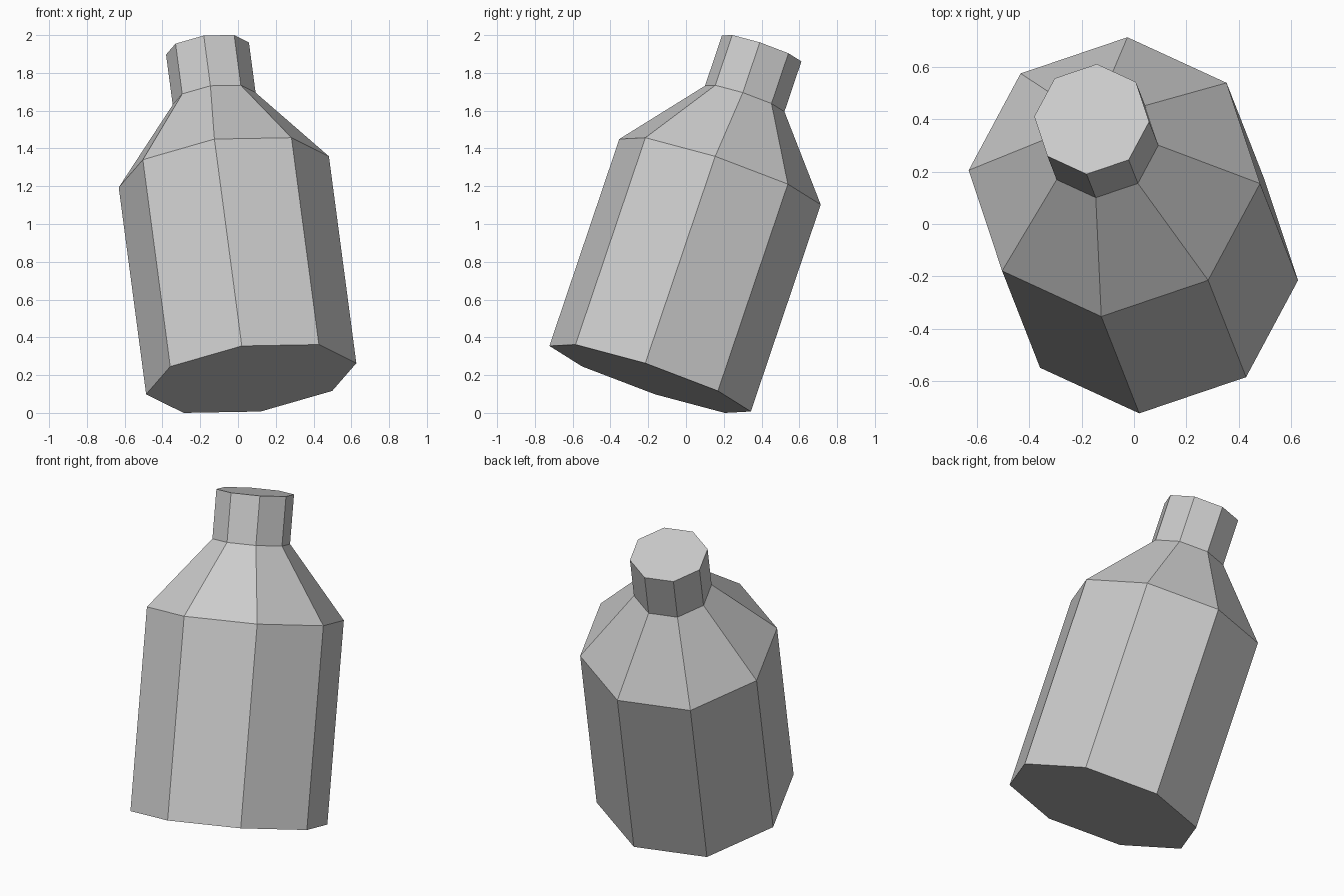
import bpy, bmesh, math
from mathutils import Vector, Matrix

if "Cube" in bpy.data.objects:
    bpy.data.objects.remove(bpy.data.objects["Cube"])

SIDES = 8
# (radius, distance along the bottle's axis): base, shoulder, neck, mouth
PROFILE = [(0.563, 0.0), (0.563, 1.165), (0.222, 1.577), (0.222, 1.86)]

# Tilted frame of the bottle
axis = Vector((-0.1245, 0.3176, 0.940)).normalized()
u = Vector((-0.05, -0.53, 0.175))
u = (u - axis * u.dot(axis)).normalized()
v = axis.cross(u)
base = Vector((0.07, -0.19, 0.185))
tilt = Matrix((u, v, axis)).transposed().to_4x4()
tilt.translation = base

# Bottle body: rings along the profile, bridged and capped
bm = bmesh.new()
rings = []
for r, h in PROFILE:
    rings.append([bm.verts.new((r * math.cos(a), r * math.sin(a), h))
                  for a in (2 * math.pi * i / SIDES for i in range(SIDES))])
for lo, hi in zip(rings, rings[1:]):
    for i in range(SIDES):
        j = (i + 1) % SIDES
        bm.faces.new((lo[i], lo[j], hi[j], hi[i]))
bm.faces.new(rings[0][::-1])
bm.faces.new(rings[-1])
bm.transform(tilt)
# Stand on the ground
low = min(p.co.z for p in bm.verts)
bmesh.ops.translate(bm, verts=bm.verts, vec=(0, 0, -low))
bmesh.ops.recalc_face_normals(bm, faces=bm.faces)

mesh = bpy.data.meshes.new("bottle")
bm.to_mesh(mesh)
bm.free()
bottle = bpy.data.objects.new("bottle", mesh)
bpy.context.collection.objects.link(bottle)

# Single grey colour
grey = bpy.data.materials.new("light grey")
grey.diffuse_color = (0.6, 0.6, 0.6, 1)
grey.use_nodes = True
grey.node_tree.nodes["Principled BSDF"].inputs["Base Color"].default_value = grey.diffuse_color
mesh.materials.append(grey)
